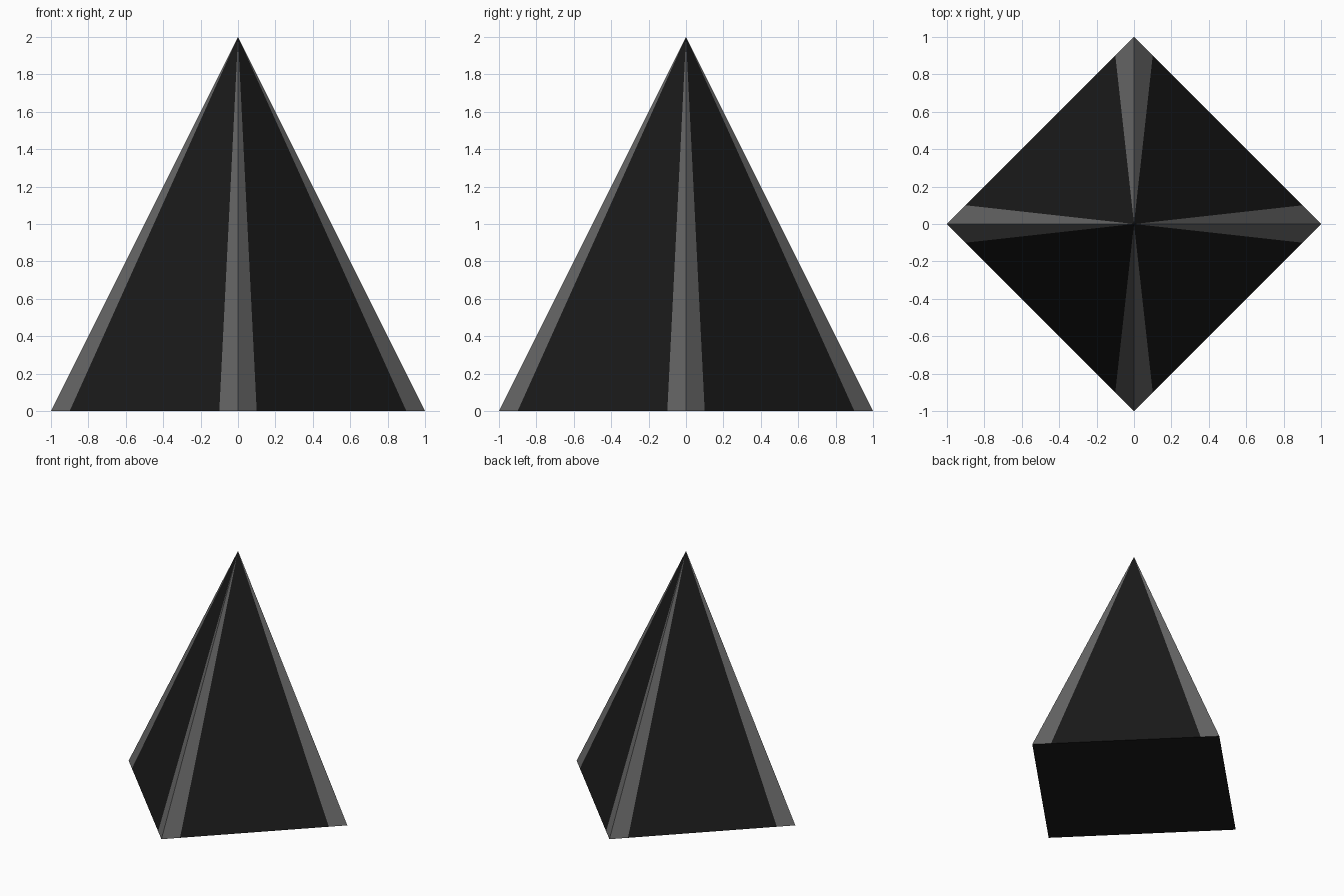
import bpy
from mathutils import Matrix, Vector
from math import pi

if "Cube" in bpy.data.objects:
    bpy.data.objects.remove(bpy.data.objects["Cube"])

APEX = Vector((0, 0, 2))
A, B = Vector((1, 0, 0)), Vector((0, 1, 0))   # two neighbouring base corners
INNER_A, INNER_B = A.lerp(B, 0.1), A.lerp(B, 0.9)


def material(name, value):
    mat = bpy.data.materials.new(name)
    mat.diffuse_color = (value, value, value, 1)
    mat.use_nodes = True
    mat.node_tree.nodes["Principled BSDF"].inputs["Base Color"].default_value = mat.diffuse_color
    return mat


def build(name, polygons, mat):
    """Flat polygons joined into one object."""
    verts, faces = [], []
    for poly in polygons:
        faces.append(range(len(verts), len(verts) + len(poly)))
        verts += poly
    mesh = bpy.data.meshes.new(name)
    mesh.from_pydata(verts, [], [list(f) for f in faces])
    mesh.materials.append(mat)
    obj = bpy.data.objects.new(name, mesh)
    bpy.context.collection.objects.link(obj)


black = material("black", 0.01)
grey = material("dark_grey", 0.13)
turns = [Matrix.Rotation(i * pi / 2, 3, 'Z') for i in range(4)]

# Four dark side panels
build("side_panels", [[r @ p for p in (INNER_A, INNER_B, APEX)] for r in turns], black)

# Tapering grey strips either side of each corner edge
build("corner_strips", [[r @ p for p in tri] for r in turns
                        for tri in ((A, INNER_A, APEX), (INNER_B, B, APEX))], grey)

# Dark underside
build("base", [[r @ A for r in reversed(turns)]], black)
